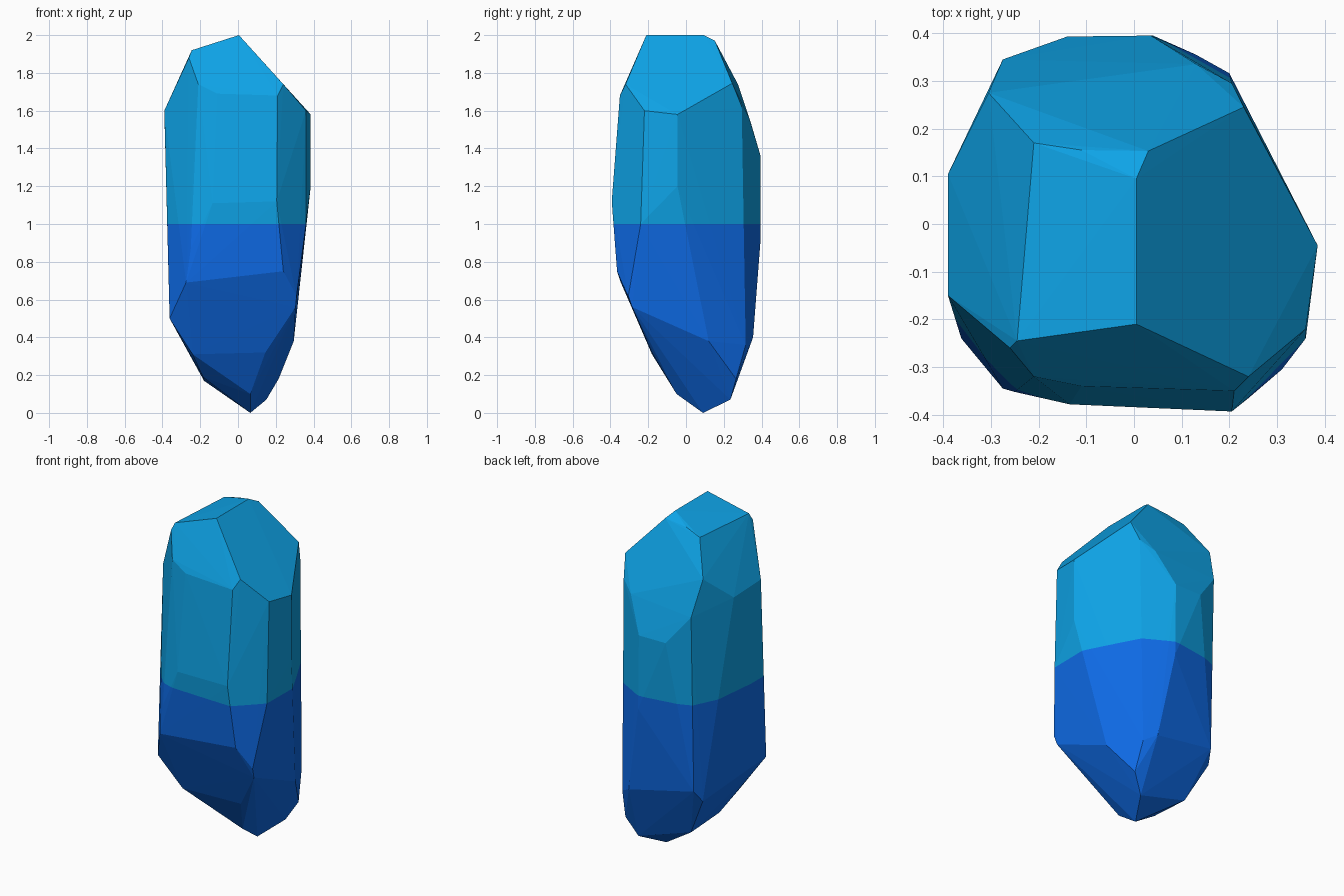
import bpy, bmesh

# Corner rings of the cut crystal, from the crown down to the point
CROWN = [(0.005, -0.21, 2.0), (0.005, 0.095, 2.0), (0.03, 0.153, 1.97), (-0.11, 0.155, 1.955),
         (-0.21, 0.17, 1.925), (-0.245, -0.245, 1.92), (-0.26, -0.26, 1.88)]
SHOULDER = [(0.24, -0.32, 1.74), (0.21, -0.35, 1.68), (-0.11, -0.34, 1.69), (-0.21, -0.32, 1.74),
            (0.23, 0.245, 1.745), (0.205, 0.295, 1.62), (0.13, 0.335, 1.56), (-0.275, 0.345, 1.53),
            (-0.305, 0.275, 1.74), (-0.39, 0.105, 1.59), (-0.39, -0.15, 1.60),
            (0.36, -0.22, 1.60), (0.385, -0.045, 1.58)]
GIRDLE = [(0.035, 0.395, 1.36), (-0.14, 0.393, 1.36), (0.385, -0.045, 1.2), (0.205, -0.393, 1.12),
          (-0.135, -0.378, 1.11), (0.36, -0.24, 1.0), (0.04, 0.395, 0.92), (-0.25, -0.352, 0.87),
          (0.24, -0.365, 0.75), (-0.275, -0.345, 0.69), (0.31, -0.305, 0.62)]
BASE = [(0.305, -0.285, 0.56), (-0.362, -0.24, 0.5), (-0.275, 0.32, 0.48), (-0.30, 0.27, 0.41),
        (0.13, 0.355, 0.4), (0.2, 0.316, 0.36), (0.295, 0.12, 0.38), (0.145, -0.18, 0.32),
        (-0.24, -0.18, 0.31), (0.215, 0.265, 0.18), (-0.185, -0.05, 0.19), (-0.18, 0.21, 0.17),
        (0.065, -0.05, 0.10), (0.15, 0.235, 0.07), (0.065, 0.09, 0.0)]


def make_material(name, color):
    mat = bpy.data.materials.new(name)
    mat.diffuse_color = (*color, 1.0)
    return mat


# Wrap the corners in a convex faceted shell
bm = bmesh.new()
for co in CROWN + SHOULDER + GIRDLE + BASE:
    bm.verts.new(co)
hull = bmesh.ops.convex_hull(bm, input=bm.verts[:])
loose = {v for v in hull["geom_interior"] + hull["geom_unused"]
         if isinstance(v, bmesh.types.BMVert)}
bmesh.ops.delete(bm, geom=list(loose), context="VERTS")

# Cut at mid height: light upper half, deep blue lower half
bmesh.ops.bisect_plane(bm, geom=bm.verts[:] + bm.edges[:] + bm.faces[:],
                       plane_co=(0, 0, 1), plane_no=(0, 0, 1), dist=1e-5)
bmesh.ops.recalc_face_normals(bm, faces=bm.faces[:])
for face in bm.faces:
    face.smooth = False
    face.material_index = 0 if face.calc_center_median().z > 1 else 1

mesh = bpy.data.meshes.new("crystal")
bm.to_mesh(mesh)
bm.free()
mesh.materials.append(make_material("sky_blue", (0.0044, 0.376, 0.815)))
mesh.materials.append(make_material("deep_blue", (0.0044, 0.147, 0.80)))
bpy.context.collection.objects.link(bpy.data.objects.new("crystal", mesh))
